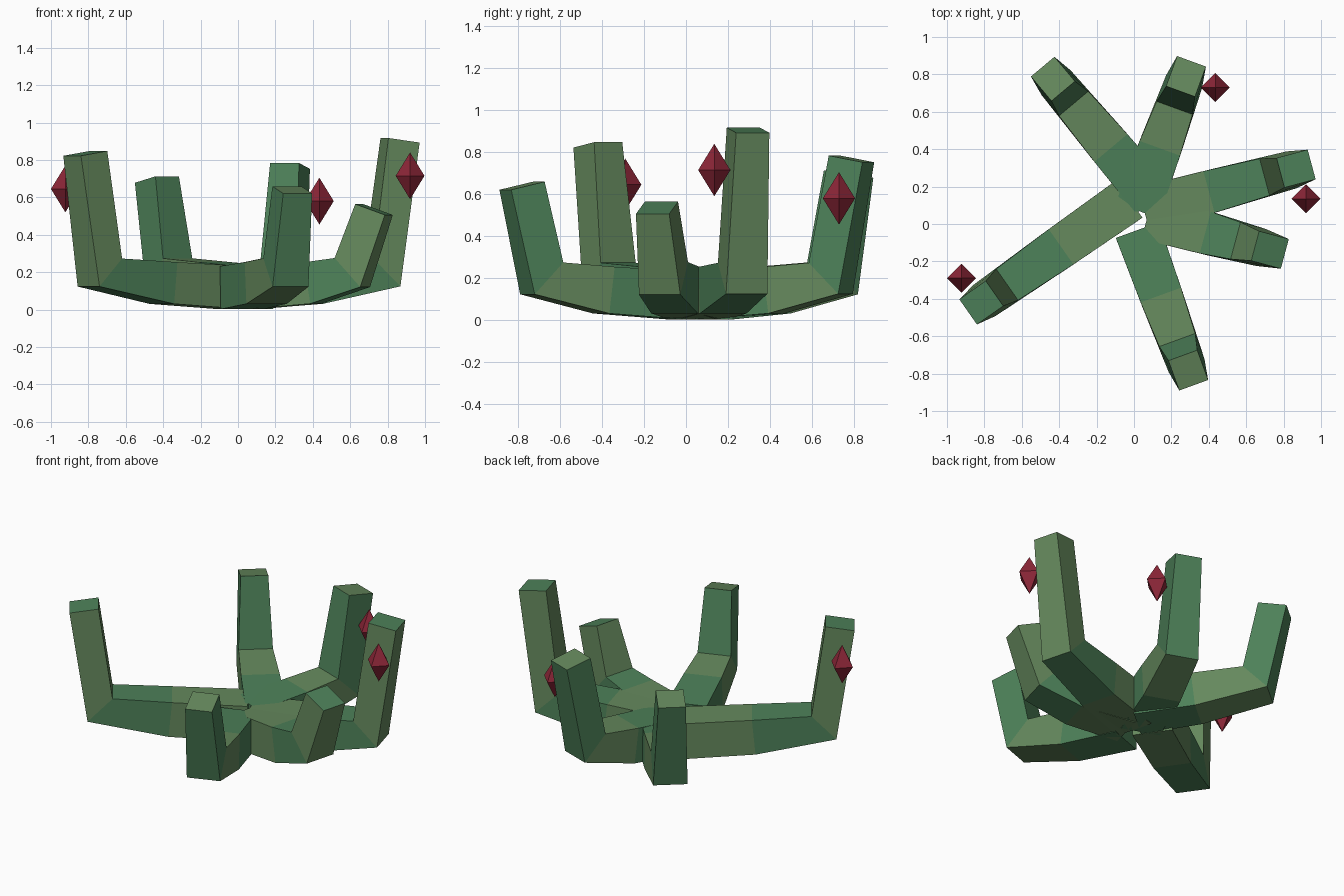
import bpy, bmesh, math
from mathutils import Vector

if "Cube" in bpy.data.objects:
    bpy.data.objects.remove(bpy.data.objects["Cube"])


def material(name, rgb):
    m = bpy.data.materials.new(name)
    m.diffuse_color = (*rgb, 1)
    m.use_nodes = True
    m.node_tree.nodes["Principled BSDF"].inputs["Base Color"].default_value = m.diffuse_color
    return m


OLIVE = material("olive_green", (0.13, 0.25, 0.11))
DEEP = material("deep_green", (0.075, 0.22, 0.10))
RED = material("bud_red", (0.27, 0.02, 0.04))


def finish(bm, name, mats):
    bmesh.ops.recalc_face_normals(bm, faces=bm.faces)
    me = bpy.data.meshes.new(name)
    bm.to_mesh(me)
    bm.free()
    for m in mats:
        me.materials.append(m)
    ob = bpy.data.objects.new(name, me)
    bpy.context.collection.objects.link(ob)


# Arm: square section swept along a bent path, tapering, colours alternating by segment
def arm(name, root, angle, radii, tip_z, mats):
    a = math.radians(angle)
    out = Vector((math.cos(a), math.sin(a), 0))
    side = Vector((-math.sin(a), math.cos(a), 0))
    base = Vector((*root, 0))
    path = [base + out * r + Vector((0, 0, z))
            for r, z in zip([0] + radii, (0.117, 0.142, 0.198, tip_z))]
    half = ((0.122, 0.115), (0.115, 0.112), (0.102, 0.105), (0.082, 0.087))
    seg = [(q - p).normalized() for p, q in zip(path, path[1:])]
    bm = bmesh.new()
    rings = []
    for i, p in enumerate(path):
        t = (seg[max(i - 1, 0)] + seg[min(i, 2)]).normalized()
        up = t.cross(side)
        w, h = half[i]
        rings.append([bm.verts.new(p + side * w * u + up * h * v)
                      for u, v in ((-1, -1), (1, -1), (1, 1), (-1, 1))])
    bm.faces.new(rings[0][::-1])
    for i, (r0, r1) in enumerate(zip(rings, rings[1:])):
        for k in range(4):
            j = (k + 1) % 4
            bm.faces.new((r0[k], r0[j], r1[j], r1[k])).material_index = i % 2
    bm.faces.new(rings[-1]).material_index = 1
    finish(bm, name, mats)


# Bud: stretched octahedron
def bud(name, loc):
    bm = bmesh.new()
    c = Vector(loc)
    ring = [bm.verts.new(c + Vector(d) * 0.077)
            for d in ((1, 0, 0), (0, 1, 0), (-1, 0, 0), (0, -1, 0))]
    for s in (-0.125, 0.125):
        pole = bm.verts.new(c + Vector((0, 0, s)))
        for k in range(4):
            bm.faces.new((ring[k], ring[(k + 1) % 4], pole))
    finish(bm, name, [RED])


LIGHT_FIRST, DARK_FIRST = [OLIVE, DEEP], [DEEP, OLIVE]
arm("right_back_arm", (0.06, 0.08), 15, [0.365, 0.735, 0.835], 0.905, LIGHT_FIRST)
arm("back_arm", (0.02, 0.08), 70, [0.36, 0.65, 0.755], 0.768, DARK_FIRST)
arm("left_back_arm", (0.10, 0.14), 130, [0.36, 0.73, 0.83], 0.695, DARK_FIRST)
arm("left_front_arm", (-0.03, 0.13), 215, [0.45, 0.865, 0.96], 0.835, LIGHT_FIRST)
arm("front_arm", (0.02, -0.04), -70, [0.375, 0.69, 0.79], 0.64, DARK_FIRST)
arm("right_front_arm", (0.08, 0.035), -15, [0.33, 0.55, 0.67], 0.535, LIGHT_FIRST)

bud("right_bud", (0.92, 0.135, 0.715))
bud("back_bud", (0.435, 0.73, 0.58))
bud("left_bud", (-0.923, -0.29, 0.645))
